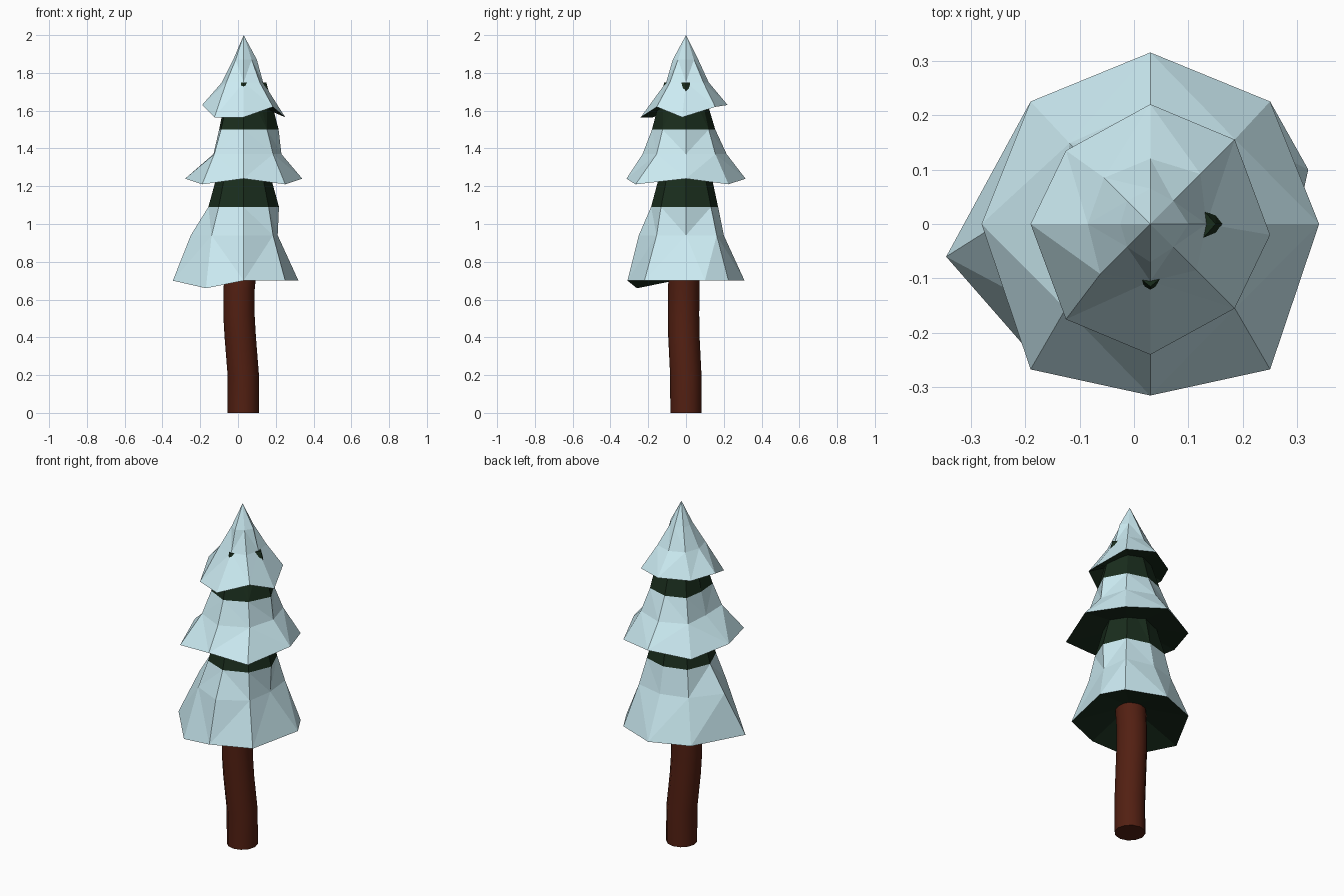
import bpy, bmesh, math

if "Cube" in bpy.data.objects:
    bpy.data.objects.remove(bpy.data.objects["Cube"])

CX = 0.03  # axis of the tree crown


def material(name, color):
    m = bpy.data.materials.new(name)
    m.diffuse_color = (*color, 1)
    m.use_nodes = True
    m.node_tree.nodes["Principled BSDF"].inputs["Base Color"].default_value = m.diffuse_color
    return m


snow = material("snow", (0.6, 0.83, 0.89))
green = material("dark_green", (0.010, 0.026, 0.012))
bark = material("bark", (0.085, 0.014, 0.006))


def add_object(name, bm, mats):
    bmesh.ops.recalc_face_normals(bm, faces=bm.faces)
    me = bpy.data.meshes.new(name)
    bm.to_mesh(me)
    bm.free()
    for m in mats:
        me.materials.append(m)
    ob = bpy.data.objects.new(name, me)
    bpy.context.collection.objects.link(ob)
    return ob


def bridge(bm, a, b, mat=0):
    n = len(a)
    for i in range(n):
        f = bm.faces.new((a[i], a[(i + 1) % n], b[(i + 1) % n], b[i]))
        f.material_index = mat


def fan(bm, ring, tip, mat=0):
    t = bm.verts.new(tip)
    n = len(ring)
    for i in range(n):
        bm.faces.new((ring[i], ring[(i + 1) % n], t)).material_index = mat


def octagon(z, radii):
    # eight points, east first, counter-clockwise
    return [(CX + r * math.cos(i * math.pi / 4), r * math.sin(i * math.pi / 4), z)
            for i, r in enumerate(radii)]


def tier(name, rings, snow_rows, tip, tip_mat, under):
    bm = bmesh.new()
    rows = [[bm.verts.new(p) for p in ring] for ring in rings]
    for k in range(len(rows) - 1):
        bridge(bm, rows[k], rows[k + 1], 0 if k < snow_rows else 1)
    fan(bm, rows[-1], tip, tip_mat)
    fan(bm, rows[0], (CX, 0, under), 1)
    # flat triangular facets
    bmesh.ops.triangulate(bm, faces=bm.faces[:], quad_method='SHORT_EDGE')
    add_object(name, bm, (snow, green))


# Lower branches
tier("lower_branches", [
    [(0.32, 0.10, 0.70), (0.25, 0.225, 0.70), (0.03, 0.31, 0.70), (-0.19, 0.225, 0.70),
     (-0.345, -0.06, 0.70), (-0.17, -0.26, 0.66), (0.03, -0.31, 0.70), (0.25, -0.22, 0.70)],
    octagon(0.94, [0.18, 0.23, 0.20, 0.22, 0.28, 0.24, 0.25, 0.22]),
    octagon(1.09, [0.187, 0.187, 0.17, 0.187, 0.187, 0.187, 0.185, 0.187]),
    octagon(1.37, [0.11] * 8)], 2, (CX, 0, 1.37), 1, 0.78)

# Middle branches
tier("middle_branches", [
    [(0.34, 0, 1.24), (0.25, 0.225, 1.21), (0.03, 0.315, 1.24), (-0.19, 0.225, 1.21),
     (-0.28, 0, 1.24), (-0.19, -0.267, 1.21), (0.03, -0.315, 1.24), (0.25, -0.267, 1.21)],
    octagon(1.37, [0.20, 0.22, 0.215, 0.21, 0.16, 0.22, 0.23, 0.22]),
    octagon(1.50, [0.185, 0.17, 0.155, 0.16, 0.13, 0.17, 0.18, 0.175]),
    octagon(1.75, [0.12, 0.09, 0.08, 0.08, 0.08, 0.09, 0.115, 0.09])],
    2, (CX, 0, 1.75), 1, 1.27)

# Top branches, snow up to the tip
tier("top_branches", [
    [(0.25, -0.02, 1.565), (0.185, 0.155, 1.62), (0.03, 0.22, 1.63), (-0.125, 0.135, 1.62),
     (-0.19, 0, 1.63), (-0.125, -0.175, 1.565), (0.03, -0.24, 1.565), (0.185, -0.155, 1.62)],
    octagon(1.75, [0.103, 0.13, 0.12, 0.12, 0.115, 0.13, 0.105, 0.12]),
    octagon(1.87, [0.07, 0.06, 0.065, 0.06, 0.055, 0.06, 0.07, 0.06])],
    2, (CX, 0, 2.0), 0, 1.66)

# Slightly bent trunk
bm = bmesh.new()
rows = []
for x, y, z in [(0.028, 0, 0), (0.028, -0.001, 0.2), (0.012, -0.011, 0.4),
                (0.005, -0.013, 0.52), (0.005, -0.012, 0.65), (0.012, -0.01, 0.72), (0.02, -0.005, 0.82)]:
    rows.append([bm.verts.new((x + 0.083 * math.cos(i * math.tau / 12),
                               y + 0.083 * math.sin(i * math.tau / 12), z)) for i in range(12)])
for a, b in zip(rows, rows[1:]):
    bridge(bm, a, b)
bm.faces.new(rows[0])
bm.faces.new(rows[-1])
trunk = add_object("trunk", bm, (bark,))
bpy.context.view_layer.objects.active = trunk
trunk.select_set(True)
bpy.ops.object.shade_smooth_by_angle(angle=math.radians(40))
